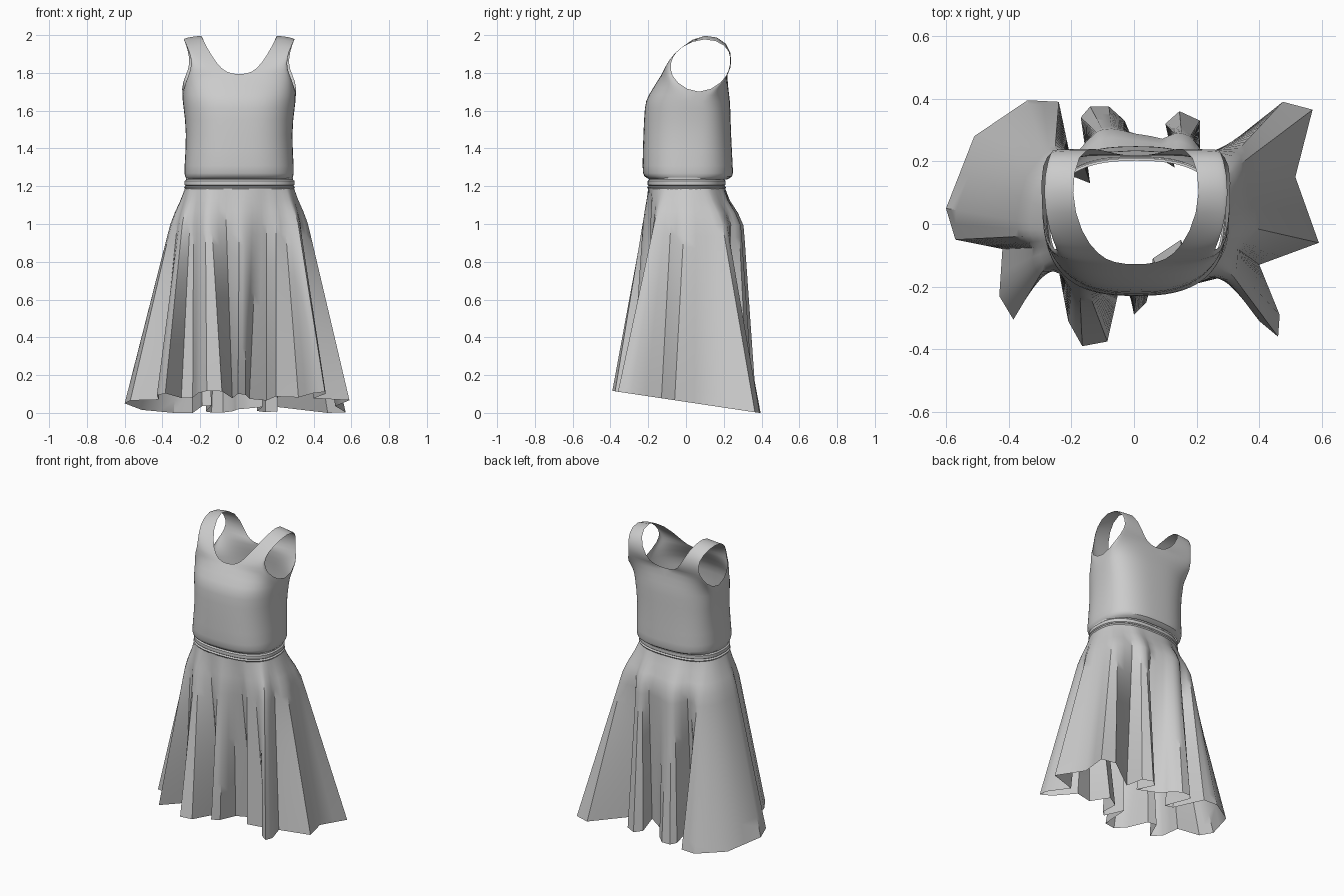
import bpy, bmesh, math
from mathutils import Vector

if "Cube" in bpy.data.objects:
    bpy.data.objects.remove(bpy.data.objects["Cube"])


def add_grid(bm, rows, closed=False):
    vs = [[bm.verts.new(p) for p in r] for r in rows]
    n = len(rows[0])
    for a, b in zip(vs, vs[1:]):
        for j in range(n if closed else n - 1):
            k = (j + 1) % n
            bm.faces.new((a[j], a[k], b[k], b[j]))


def finish(name, bm, angle):
    bmesh.ops.remove_doubles(bm, verts=bm.verts, dist=0.0005)
    bmesh.ops.recalc_face_normals(bm, faces=bm.faces)
    me = bpy.data.meshes.new(name)
    bm.to_mesh(me)
    bm.free()
    ob = bpy.data.objects.new(name, me)
    bpy.context.collection.objects.link(ob)
    bpy.ops.object.select_all(action='DESELECT')
    ob.select_set(True)
    bpy.context.view_layer.objects.active = ob
    bpy.ops.object.shade_smooth_by_angle(angle=math.radians(angle))
    return ob


def quarter(inner, outer, sx, e=0.76, n=10):
    # rounded quarter section from the centre/neck edge to the side/armhole edge
    pts = []
    for j in range(n + 1):
        t = j / n * math.pi / 2
        u, v = math.sin(t) ** e, max(0, math.cos(t)) ** e
        pts.append((0.006 + sx * (inner[0] + (outer[0] - inner[0]) * u),
                    outer[1] + (inner[1] - outer[1]) * v,
                    inner[2] + (outer[2] - inner[2]) * j / n))
    return pts


def oval(a, rx, front, back, z, e=0.8):
    c, s = math.cos(a), math.sin(a)
    y = abs(s) ** e * (back if s > 0 else -front)
    return Vector((0.008 + rx * math.copysign(abs(c) ** e, c), y, z))


# Bodice trunk rings: height, half width, front y, back y
trunk = [(1.235, .275, -.19, .215), (1.25, .288, -.225, .25), (1.28, .293, -.233, .25),
         (1.48, .277, -.226, .238), (1.63, .297, -.22, .235), (1.675, .303, -.205, .23)]
# Neck edge and armhole edge paths, climbing from the trunk to the shoulder top
neck = {-1: [(0, -.13, 1.79), (.07, -.125, 1.8), (.12, -.1, 1.85), (.175, -.03, 1.94)],
        1: [(0, .215, 1.79), (.08, .225, 1.8), (.13, .245, 1.85), (.185, .23, 1.965)]}
arm = {-1: [(.285, -.06, 1.75), (.252, -.087, 1.82), (.253, -.075, 1.88), (.275, -.03, 1.94)],
       1: [(.302, .2, 1.75), (.265, .23, 1.82), (.262, .24, 1.88), (.28, .215, 1.95)]}
bm = bmesh.new()
for d in (-1, 1):
    rows = [((0, f if d < 0 else b, z), (w, .01 + .06 * (z - 1.24) / .45, z))
            for z, w, f, b in trunk]
    rows += list(zip(neck[d], arm[d])) + [((.21, .1, 2.018), (.3, .1, 1.993))]
    for sx in (1, -1):
        add_grid(bm, [quarter(i, o, sx) for i, o in rows])
bodice = finish("bodice", bm, 60)
smooth = bodice.modifiers.new("smooth", 'SUBSURF')
smooth.levels = smooth.render_levels = 1

# Waistband with piped ridges: height, offset
bm = bmesh.new()
band = [(1.185, 0), (1.195, .006), (1.202, -.003), (1.207, .003),
        (1.228, .003), (1.235, -.005), (1.245, -.005)]
add_grid(bm, [[oval(2 * math.pi * i / 64, .288 + d, .20 + d, .207 + d, z) for i in range(64)]
              for z, d in band], True)
finish("waistband", bm, 40)

# Skirt: fold corners of the draped hem, one list per quarter from centre front
hem = [
    [(0, -.29), (.04, -.25), (.06, -.11), (.15, -.05), (.2, -.19), (.32, -.16),
     (.4, -.31), (.46, -.36), (.465, -.29), (.4, -.13)],
    [(.59, -.06), (.515, .15), (.57, .365), (.475, .39), (.21, .18), (.21, .33),
     (.145, .36), (.1, .32), (.13, .18)],
    [(0, .26), (-.03, .33), (-.08, .375), (-.14, .375), (-.17, .34), (-.14, .13),
     (-.19, .15), (-.24, .39), (-.34, .395), (-.51, .28)],
    [(-.6, .05), (-.57, -.05), (-.42, -.08), (-.43, -.23), (-.385, -.305), (-.3, -.14),
     (-.24, -.15), (-.21, -.31), (-.165, -.39), (-.085, -.375), (-.03, -.13)]]
columns = []   # (waist angle, hem point); cloth spread evenly along the hem
for q, pts in enumerate(hem):
    loop = [Vector((x, y, max(0, .058 - .15 * y)))
            for x, y in pts + [hem[(q + 1) % 4][0]]]
    total = sum((b - a).length for a, b in zip(loop, loop[1:]))
    run = 0
    for a, b in zip(loop, loop[1:]):
        for f in (0, .5):
            arc = (run + f * (b - a).length) / total
            columns.append((math.pi / 2 * (q - 1 + arc), a.lerp(b, f)))
        run += (b - a).length
bm = bmesh.new()
rows = []
for i in range(19):
    s = i / 18
    g = min(1, s / .18)
    g = g * g * (3 - 2 * g)
    row = []
    for ang, h in columns:
        p = oval(ang, .288 + .03 * g, .20 + .015 * g, .207 + .088 * g, 1.19)
        p = p.lerp(Vector((h.x, h.y, 1.19)), s)
        p.z = 1.19 + (h.z - 1.19) * s
        row.append(p)
    rows.append(row)
add_grid(bm, rows, True)
finish("pleated_skirt", bm, 35)
